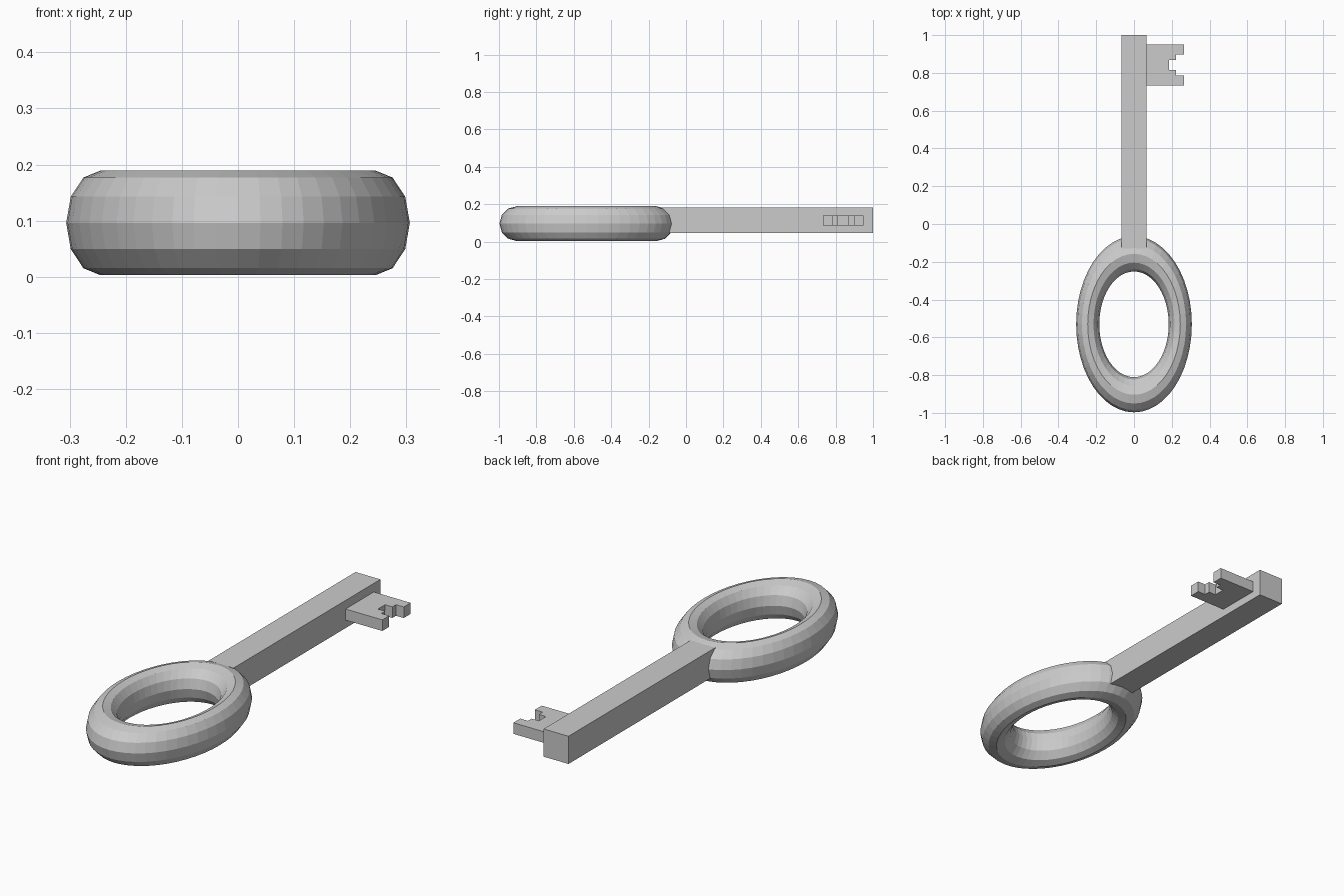
import bpy, bmesh
from mathutils import Vector

if "Cube" in bpy.data.objects:
    bpy.data.objects.remove(bpy.data.objects["Cube"])

def prism(name, outline, z0, z1):
    """Extrude a closed XY outline from z0 up to z1."""
    me = bpy.data.meshes.new(name)
    ob = bpy.data.objects.new(name, me)
    bpy.context.collection.objects.link(ob)
    bm = bmesh.new()
    face = bm.faces.new([bm.verts.new((x, y, z0)) for x, y in outline])
    res = bmesh.ops.extrude_face_region(bm, geom=[face])
    top = [g for g in res["geom"] if isinstance(g, bmesh.types.BMVert)]
    bmesh.ops.translate(bm, vec=Vector((0, 0, z1 - z0)), verts=top)
    bmesh.ops.recalc_face_normals(bm, faces=bm.faces)
    bm.to_mesh(me)
    bm.free()
    return ob

# Oval finger ring: a flat-shaded torus stretched along y and z
bpy.ops.mesh.primitive_torus_add(major_radius=1, minor_radius=0.25,
                                 major_segments=48, minor_segments=12,
                                 location=(0, -0.531, 0.096))
bow = bpy.context.object
bow.name = "bow_ring"
bow.scale = (0.245, 0.373, 0.373)
bpy.ops.object.transform_apply(location=False, rotation=False, scale=True)

# Square shaft, its near end buried in the ring
prism("shaft", [(-0.067, -0.13), (0.067, -0.13), (0.067, 1.0), (-0.067, 1.0)],
      0.046, 0.181)

# Bit plate with a stepped notch in its outer edge
prism("key_bit", [(0.065, 0.732), (0.265, 0.732), (0.265, 0.785), (0.223, 0.785),
                  (0.223, 0.814), (0.184, 0.814), (0.184, 0.869), (0.223, 0.869),
                  (0.223, 0.897), (0.265, 0.897), (0.265, 0.950), (0.065, 0.950)],
      0.085, 0.139)
